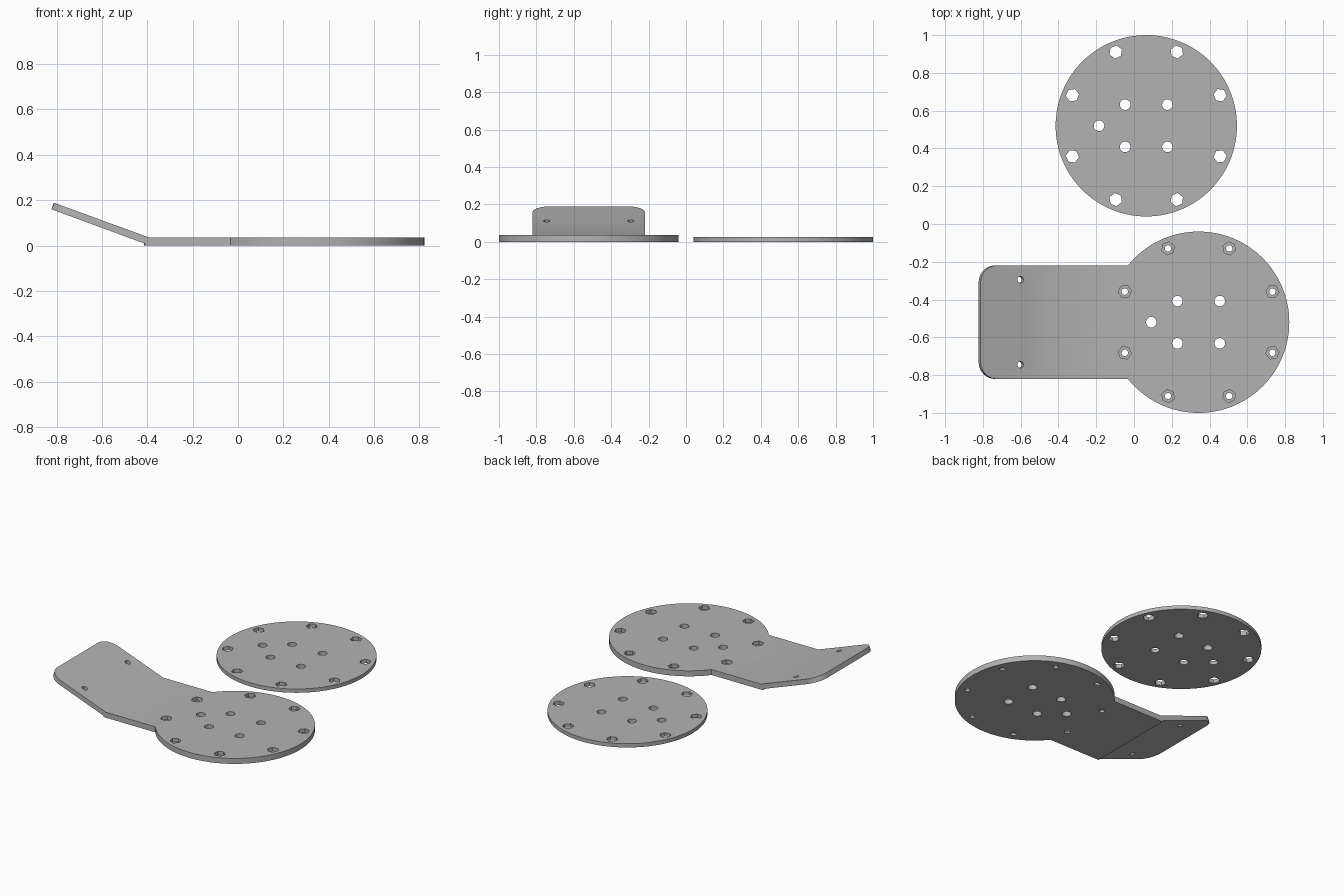
import bpy, bmesh, math
from mathutils import Matrix, Vector

if "Cube" in bpy.data.objects:
    bpy.data.objects.remove(bpy.data.objects["Cube"])

R = 0.48                      # disc radius
TILT = math.radians(20)       # handle bend

grey = bpy.data.materials.new("grey")
grey.diffuse_color = (0.45, 0.45, 0.45, 1)
grey.use_nodes = True
grey.node_tree.nodes["Principled BSDF"].inputs["Base Color"].default_value = grey.diffuse_color


def add_prism(bm, x, y, z0, z1, r, sides, spin=0.0):
    m = Matrix.Translation((x, y, (z0 + z1) / 2)) @ Matrix.Rotation(spin, 4, 'Z')
    bmesh.ops.create_cone(bm, cap_ends=True, segments=sides, radius1=r, radius2=r,
                          depth=z1 - z0, matrix=m)


def make(name, bm):
    bmesh.ops.recalc_face_normals(bm, faces=bm.faces)
    me = bpy.data.meshes.new(name)
    bm.to_mesh(me)
    bm.free()
    ob = bpy.data.objects.new(name, me)
    bpy.context.collection.objects.link(ob)
    me.materials.append(grey)
    return ob


def boolean(ob, other, op):
    mod = ob.modifiers.new(op.lower(), 'BOOLEAN')
    mod.operation, mod.object, mod.solver = op, other, 'EXACT'
    bpy.context.view_layer.objects.active = ob
    bpy.ops.object.modifier_apply(modifier=mod.name)
    bpy.data.objects.remove(other, do_unlink=True)


def disc(name, cx, cy, h):
    bm = bmesh.new()
    add_prism(bm, cx, cy, 0, h, R, 128)
    return make(name, bm)


def rim_points(cx, cy):
    for i in range(8):
        a = math.radians(22.5 + 45 * i)
        yield cx + 0.423 * math.cos(a), cy + 0.423 * math.sin(a), a


def inner_holes(bm, cx, cy):
    for dx, dy in ((0.112, 0.112), (0.112, -0.112), (-0.112, 0.112), (-0.112, -0.112), (-0.25, 0)):
        add_prism(bm, cx + dx, cy + dy, -0.1, 0.2, 0.028, 24)


# Cover disc with hexagonal through holes
cx, cy = 0.065, 0.52
cover = disc("cover_disc", cx, cy, 0.025)
bm = bmesh.new()
inner_holes(bm, cx, cy)
for x, y, a in rim_points(cx, cy):
    add_prism(bm, x, y, -0.1, 0.2, 0.035, 6, a)
boolean(cover, make("cover_cutter", bm), 'DIFFERENCE')

# Base disc
cx, cy = 0.342, -0.52
base = disc("base_plate", cx, cy, 0.0365)

# Bent handle: side profile pulled across, tip corners rounded
profile = [(0.1, 0), (0.1, 0.0365), (-0.395, 0.0365), (-0.812, 0.189),
           (-0.8225, 0.16), (-0.41, 0.008), (-0.41, 0)]
bm = bmesh.new()
face = bm.faces.new([bm.verts.new((x, cy - 0.3, z)) for x, z in profile])
ext = bmesh.ops.extrude_face_region(bm, geom=[face])
bmesh.ops.translate(bm, vec=(0, 0.6, 0), verts=[v for v in ext["geom"] if isinstance(v, bmesh.types.BMVert)])
tips = [e for e in bm.edges if all(v.co.x < -0.8 for v in e.verts)
        and abs(e.verts[0].co.y - e.verts[1].co.y) < 0.01]
bmesh.ops.bevel(bm, geom=tips, offset=0.09, segments=10, profile=0.5, affect='EDGES')
boolean(base, make("handle", bm), 'UNION')

# Base holes: centre pattern, bolt holes with nut pockets, tilted handle holes
bm = bmesh.new()
inner_holes(bm, cx, cy)
boolean(base, make("centre_cutter", bm), 'DIFFERENCE')
bm = bmesh.new()
for x, y, a in rim_points(cx, cy):
    add_prism(bm, x, y, -0.1, 0.2, 0.017, 20)
for s in (-1, 1):
    hole = Matrix.Translation((-0.605, cy + 0.225 * s, 0.1)) @ Matrix.Rotation(TILT, 4, 'Y')
    bmesh.ops.create_cone(bm, cap_ends=True, segments=20, radius1=0.017, radius2=0.017,
                          depth=0.15, matrix=hole)
boolean(base, make("bolt_cutter", bm), 'DIFFERENCE')
bm = bmesh.new()
for x, y, a in rim_points(cx, cy):
    add_prism(bm, x, y, 0.0125, 0.2, 0.035, 6, a)
boolean(base, make("nut_cutter", bm), 'DIFFERENCE')

# Smooth rims, sharp edges
for ob in (cover, base):
    bpy.ops.object.select_all(action='DESELECT')
    ob.select_set(True)
    bpy.context.view_layer.objects.active = ob
    bpy.ops.object.shade_smooth_by_angle(angle=math.radians(30))
